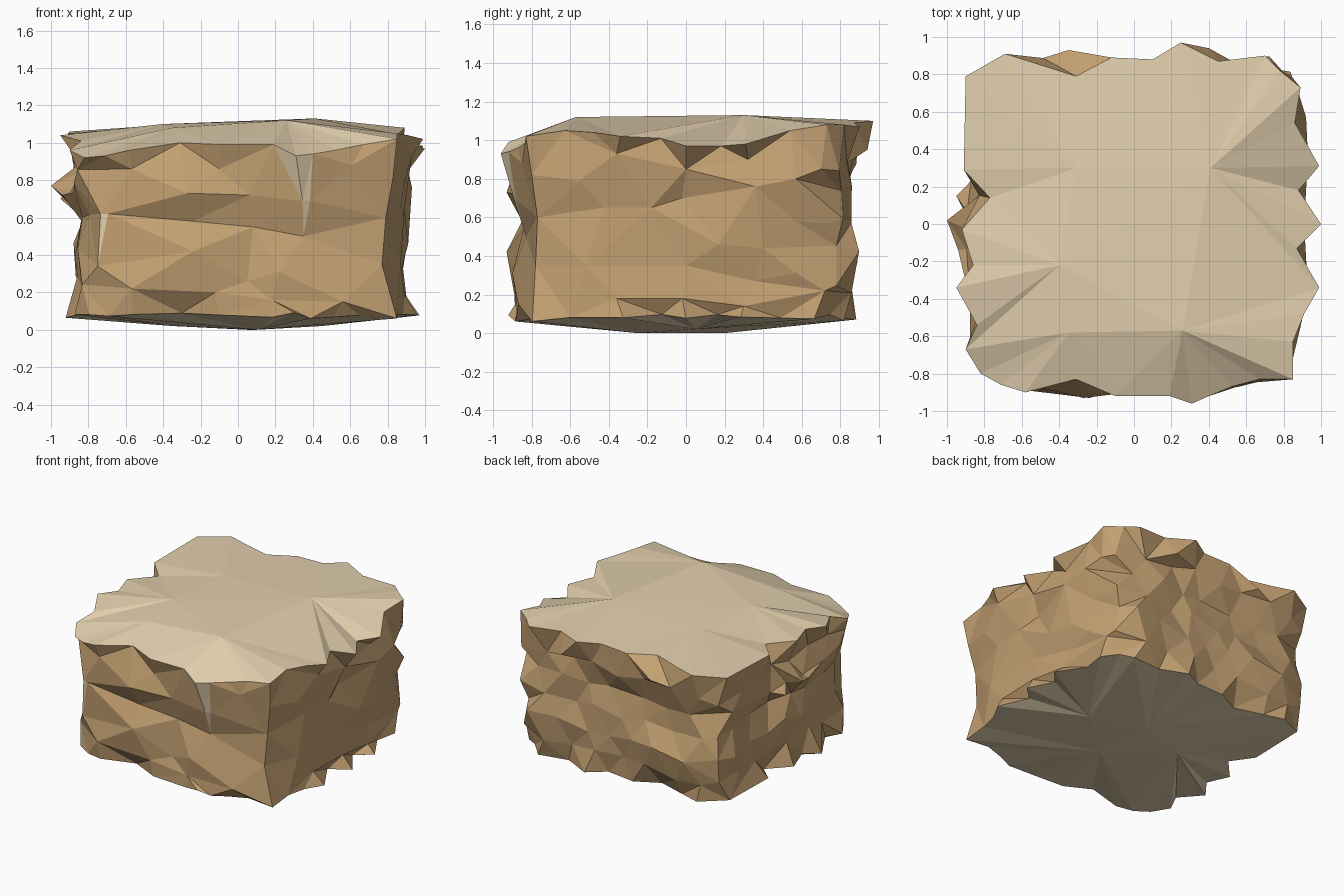
import bpy, bmesh, math, random
from mathutils import Vector

random.seed(7)

# Jagged outline of the slab on top: x, y, z
TOP_RIM = [
    (-.90, .79, 1.06), (-.69, .91, 1.07), (-.53, .86, 1.07), (-.31, .79, 1.08), (-.12, .89, 1.08),
    (.10, .88, 1.09), (.25, .97, 1.10), (.45, .87, 1.09), (.70, .90, 1.07), (.78, .82, 1.08),
    (.89, .73, 1.08), (.86, .54, 1.05), (.99, .31, .98), (.88, .18, .97), (1.0, 0, .97),
    (.87, -.13, 1.01), (.99, -.34, 1.02), (.91, -.48, 1.04), (.85, -.63, 1.05), (.85, -.83, 1.02),
    (.67, -.83, .99), (.52, -.87, .96), (.40, -.92, .94), (.31, -.96, .93), (.19, -.92, .99),
    (-.10, -.92, .99), (-.31, -.83, 1.0), (-.58, -.90, .96), (-.71, -.86, .93), (-.82, -.80, .92),
    (-.90, -.67, .96), (-.84, -.54, 1.01), (-.95, -.34, 1.04), (-.86, -.22, 1.04),
    (-.92, -.03, 1.04), (-.77, .14, 1.04), (-.91, .29, 1.05)]
TOP_INNER = [(-.31, .30, 1.10), (.41, .30, 1.13), (.26, -.57, 1.12), (-.40, -.22, 1.10), (-.35, -.58, 1.08)]
BOTTOM_INNER = [(.10, -.25, 0), (.05, .20, 0), (-.35, .05, .02), (.45, .05, .02)]

# Pale streaks running down the front from the rim
STREAKS = [(.385, -.88, .69), (.345, -.89, .69), (.35, -.83, .50),
           (-.735, -.82, .62), (-.695, -.83, .62), (-.75, -.81, .34)]

# Front face: x, z, outward distance
FRONT = [(-.57, .86, .86), (-.27, .73, .93), (-.10, .86, .87), (.06, .72, .89), (.08, .55, .84),
         (.79, .60, .77), (.77, .35, .78), (.83, .82, .80), (.61, .88, .85),
         (-.24, .58, .85), (-.24, .42, .93), (.05, .26, .86), (-.57, .22, .89), (-.12, .20, .89),
         (.22, .31, .90), (.18, .16, .88), (.56, .15, .87)]

# Right face: y, z, outward distance
RIGHT = [(-.55, .79, .89), (-.43, .65, .87), (-.18, .65, .89), (-.52, .35, .87), (0, .35, .88),
         (-.02, .70, .85), (-.36, .93, .93), (0, .85, .91), (.36, .76, .93), (.17, .46, .91),
         (.35, .27, .86), (.40, .44, .90), (.57, .31, .88), (.32, .90, .89), (.57, .80, .92),
         (.57, .58, .86), (.73, .57, .84), (-.36, .18, .89), (-.02, .18, .90), (.30, .14, .89),
         (.70, .85, .88), (.72, .22, .85)]


def jitter(amount):
    return random.uniform(-amount, amount)


def craggy_rows(rows, count, reach):
    """Staggered rows of ridges and grooves: u, z, outward distance."""
    out = []
    for r, (z, depth) in enumerate(rows):
        for i in range(count):
            u = -reach + 2 * reach * (i + .25 + .5 * (r % 2)) / count
            out.append((u + jitter(.04), z + jitter(.035), depth + jitter(.03)))
    return out


left = craggy_rows([(.88, .85), (.76, .89), (.60, .81), (.43, .86), (.26, .84)], 7, .74)
left += [(.02, .77, 1.0), (-.14, .72, .94), (.15, .70, .95)]
back = craggy_rows([(.91, .86), (.74, .83), (.57, .84), (.39, .87), (.22, .84)], 7, .74)
back += [(-.35, .95, .93), (.40, .95, .94)]
corners = [(sx * (.81 + jitter(.03)), sy * (.80 + jitter(.03)), z + jitter(.04))
           for sx, sy in ((1, 1), (-1, 1)) for z in (.85, .62, .42, .22)]

side = [(u, -d, z) for u, z, d in FRONT] + [(d, u, z) for u, z, d in RIGHT]
side += [(-d, u, z) for u, z, d in left] + [(u, d, z) for u, z, d in back] + corners

# The underside follows a similar ragged outline
bottom_rim = [((1 if x > .8 and y < -.6 else .97) * x, (.91 if y > 0 else .96) * y,
               .075 + random.uniform(-.015, .025)) for x, y, z in TOP_RIM]


# Directions on a sphere, used only to decide which points are joined
def on_wall(p):
    a = math.atan2(p[1], p[0])
    return Vector((math.cos(a), math.sin(a), (p[2] - .53) * 1.4))


def on_circle(p, height):
    a = math.atan2(p[1], p[0])
    return Vector((math.cos(a), math.sin(a), height))


SIDE, TOP, BOTTOM = range(3)
points = [(p, SIDE, on_wall(p)) for p in side]
points += [(p, TOP, on_circle(p, .8)) for p in TOP_RIM]
points += [(p, TOP, Vector((p[0], p[1], .9))) for p in TOP_INNER]
points += [(p, TOP, on_wall((p[0] * .93, p[1], p[2]))) for p in STREAKS]
points += [(p, BOTTOM, on_circle(p, -.85)) for p in bottom_rim]
points += [(p, BOTTOM, Vector((p[0], p[1], -.9))) for p in BOTTOM_INNER]

# Hull the directions, then move each point out to the rock surface
bm = bmesh.new()
verts = [bm.verts.new(d.normalized()) for p, g, d in points]
bmesh.ops.convex_hull(bm, input=verts)
bm.verts.index_update()
for v, (p, g, d) in zip(verts, points):
    v.co = p
bmesh.ops.recalc_face_normals(bm, faces=bm.faces[:])

# Pale stone where a face belongs wholly to the top or the underside
for f in bm.faces:
    kinds = {points[v.index][1] for v in f.verts}
    f.material_index = 1 if kinds in ({TOP}, {BOTTOM}) else 0
    f.smooth = False
bmesh.ops.delete(bm, geom=[v for v in bm.verts if not v.link_faces], context='VERTS')

mesh = bpy.data.meshes.new("rock_block")
bm.to_mesh(mesh)
bm.free()
for name, colour in (("brown stone", (.55, .355, .17, 1)), ("pale sand", (.77, .63, .425, 1))):
    mat = bpy.data.materials.new(name)
    mat.diffuse_color = colour
    mesh.materials.append(mat)
rock = bpy.data.objects.new("rock_block", mesh)
bpy.context.collection.objects.link(rock)
